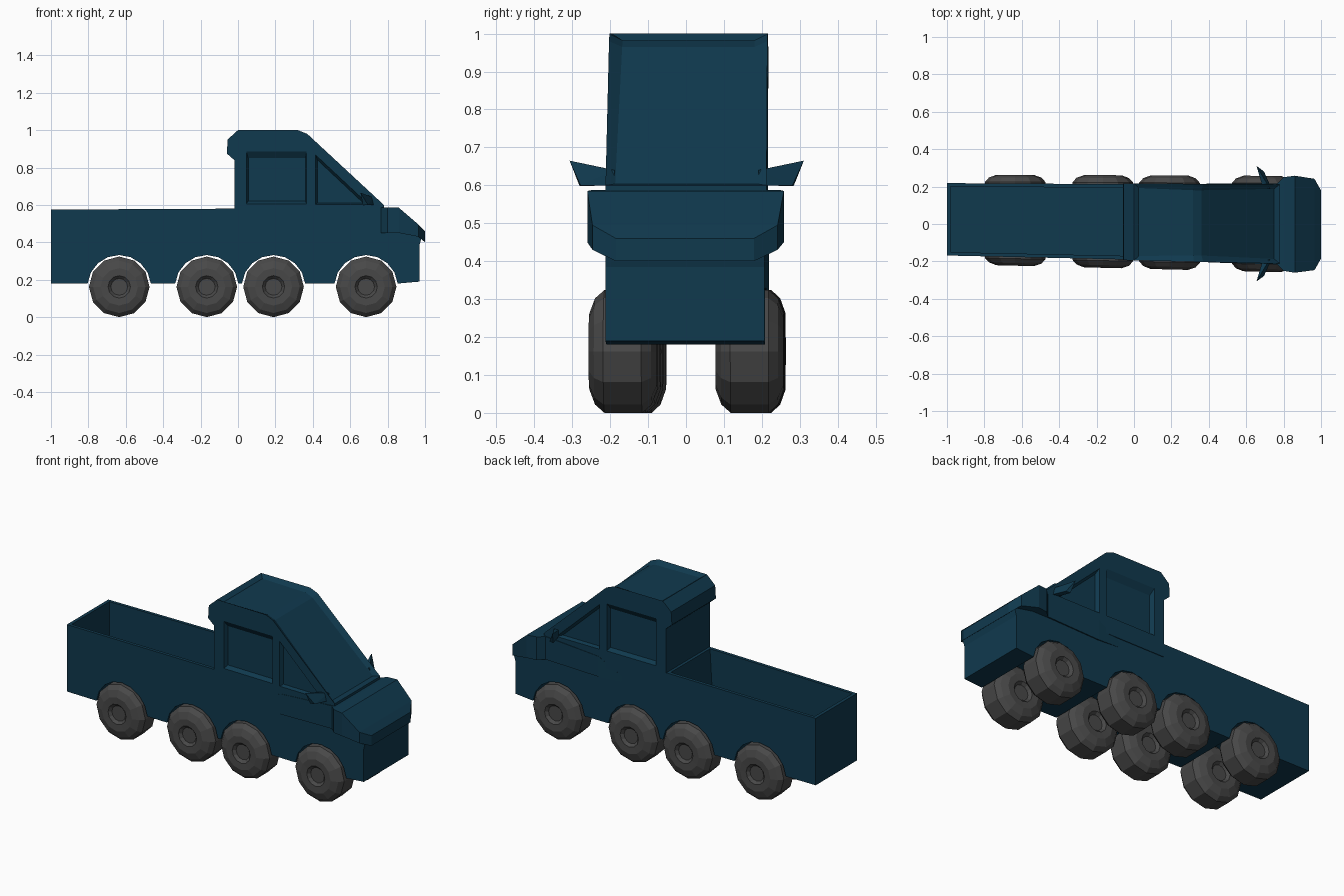
import bpy, bmesh, math

if "Cube" in bpy.data.objects:
    bpy.data.objects.remove(bpy.data.objects["Cube"])

WHEEL_X = (-0.635, -0.167, 0.19, 0.685)
WHEEL_Z, WHEEL_R = 0.162, 0.162


def material(name, rgb):
    m = bpy.data.materials.new(name)
    m.diffuse_color = (*rgb, 1)
    m.use_nodes = True
    m.node_tree.nodes["Principled BSDF"].inputs["Base Color"].default_value = m.diffuse_color
    return m


TEAL = material("dark teal paint", (0.005, 0.041, 0.076))
GREY = material("tyre grey", (0.065, 0.065, 0.065))


def finish(bm, name, mat):
    # the truck narrows and drifts a little to one side toward the tail
    for v in bm.verts:
        x = v.co.x
        v.co.y = v.co.y * (0.97 + 0.04 * x) + 0.011 - 0.014 * x
    bmesh.ops.recalc_face_normals(bm, faces=bm.faces[:])
    me = bpy.data.meshes.new(name)
    bm.to_mesh(me)
    bm.free()
    me.materials.append(mat)
    ob = bpy.data.objects.new(name, me)
    bpy.context.collection.objects.link(ob)
    return ob


def loft(bm, rings, closed=False):
    loops = [[bm.verts.new(p) for p in r] for r in rings]
    n = len(loops[0])
    for a, b in zip(loops, loops[1:]):
        for i in range(n):
            j = (i + 1) % n
            bm.faces.new((a[i], a[j], b[j], b[i]))
    bm.faces.new(loops[0])
    bm.faces.new(loops[-1])


def prism(bm, prof, y0, y1, prof1=None):
    loft(bm, [[(x, y0, z) for x, z in prof],
              [(x, y1, z) for x, z in (prof1 or prof)]])


def cut(target, cutter):
    cutter.hide_render = True
    m = target.modifiers.new("cut", 'BOOLEAN')
    m.operation = 'DIFFERENCE'
    m.solver = 'EXACT'
    m.object = cutter
    cutter.display_type = 'WIRE'
    cutter.hide_set(True)


# Lower body: side profile with wheel arches along the bottom
prof = [(-1.0, 0.18)]
for wx in WHEEL_X:
    for k in range(9):
        a = math.radians(174 - 21 * k)
        prof.append((wx + 0.17 * math.cos(a), WHEEL_Z + 0.17 * math.sin(a)))
prof += [(0.97, 0.19), (0.97, 0.385), (0.98, 0.42), (0.85, 0.575),
         (-0.03, 0.58), (-1.0, 0.575)]
bm = bmesh.new()
prism(bm, prof, -0.208, 0.208)
body = finish(bm, "lower_body", TEAL)

# Open cargo bed
bm = bmesh.new()
prism(bm, [(-0.98, 0.37), (-0.05, 0.37), (-0.03, 0.7), (-0.98, 0.7)], -0.188, 0.188)
cut(body, finish(bm, "bed_cutter", TEAL))

# Cab with sunken roof and windscreen panel
bm = bmesh.new()
prism(bm, [(-0.02, 0.5), (-0.02, 0.84), (-0.06, 0.875), (-0.055, 0.95), (0.0, 1.0),
           (0.32, 1.0), (0.37, 0.98), (0.78, 0.6), (0.78, 0.5)], -0.212, 0.212)
bmesh.ops.recalc_face_normals(bm, faces=bm.faces[:])
top = [f for f in bm.faces if f.normal.z > 0.5
       and f.calc_center_median().x > 0.1]
bmesh.ops.inset_region(bm, faces=top, thickness=0.035, depth=-0.018)
cab = finish(bm, "cab", TEAL)

# Side window recesses, tapering inward
bm = bmesh.new()
door = [(0.04, 0.60), (0.37, 0.60), (0.37, 0.90), (0.04, 0.90)]
door_in = [(0.055, 0.62), (0.36, 0.62), (0.36, 0.85), (0.055, 0.85)]
front = [(0.41, 0.60), (0.71, 0.60), (0.41, 0.88)]
front_in = [(0.425, 0.61), (0.67, 0.61), (0.425, 0.84)]
for s in (-1, 1):
    prism(bm, door, s * 0.222, s * 0.187, door_in)
    prism(bm, front, s * 0.222, s * 0.19, front_in)
cut(cab, finish(bm, "window_cutter", TEAL))

# Nose and flared front belt: sections of (x, half width, bottom, top)
bm = bmesh.new()
loft(bm, [[(x, -w, b), (x, w, b), (x, w, t), (x, -w, t)] for x, w, b, t in (
    (0.25, 0.207, 0.45, 0.47), (0.42, 0.214, 0.44, 0.56), (0.765, 0.216, 0.45, 0.585),
    (0.80, 0.25, 0.45, 0.587), (0.86, 0.258, 0.45, 0.585),
    (0.965, 0.242, 0.43, 0.495), (1.0, 0.18, 0.40, 0.46))])
finish(bm, "nose", TEAL)

# Pointed wing mirrors
for s, side in ((-1, "right"), (1, "left")):
    bm = bmesh.new()
    for x, y, z in ((0.69, 0.19, 0.64), (0.725, 0.19, 0.64), (0.69, 0.19, 0.605),
                    (0.735, 0.19, 0.60), (0.655, 0.31, 0.665), (0.668, 0.283, 0.598),
                    (0.695, 0.28, 0.60)):
        bm.verts.new((x, s * y, z))
    bmesh.ops.convex_hull(bm, input=bm.verts[:])
    finish(bm, side + "_mirror", TEAL)

# Wheels: chunky twelve-sided lathe with dished hubs
half = [(0.045, 0.072), (0.06, 0.088), (0.10, 0.09), (0.14, 0.075), (WHEEL_R, 0.05)]
lathe = [(r, -d) for r, d in half] + [(r, d) for r, d in reversed(half)]
for i, wx in enumerate(WHEEL_X):
    for s, side in ((-1, "right"), (1, "left")):
        bm = bmesh.new()
        loft(bm, [[(wx + r * math.sin(k * math.pi / 6), s * 0.167 + d,
                    WHEEL_Z + r * math.cos(k * math.pi / 6)) for k in range(12)]
                  for r, d in lathe])
        finish(bm, f"{side}_wheel_{i + 1}", GREY)
